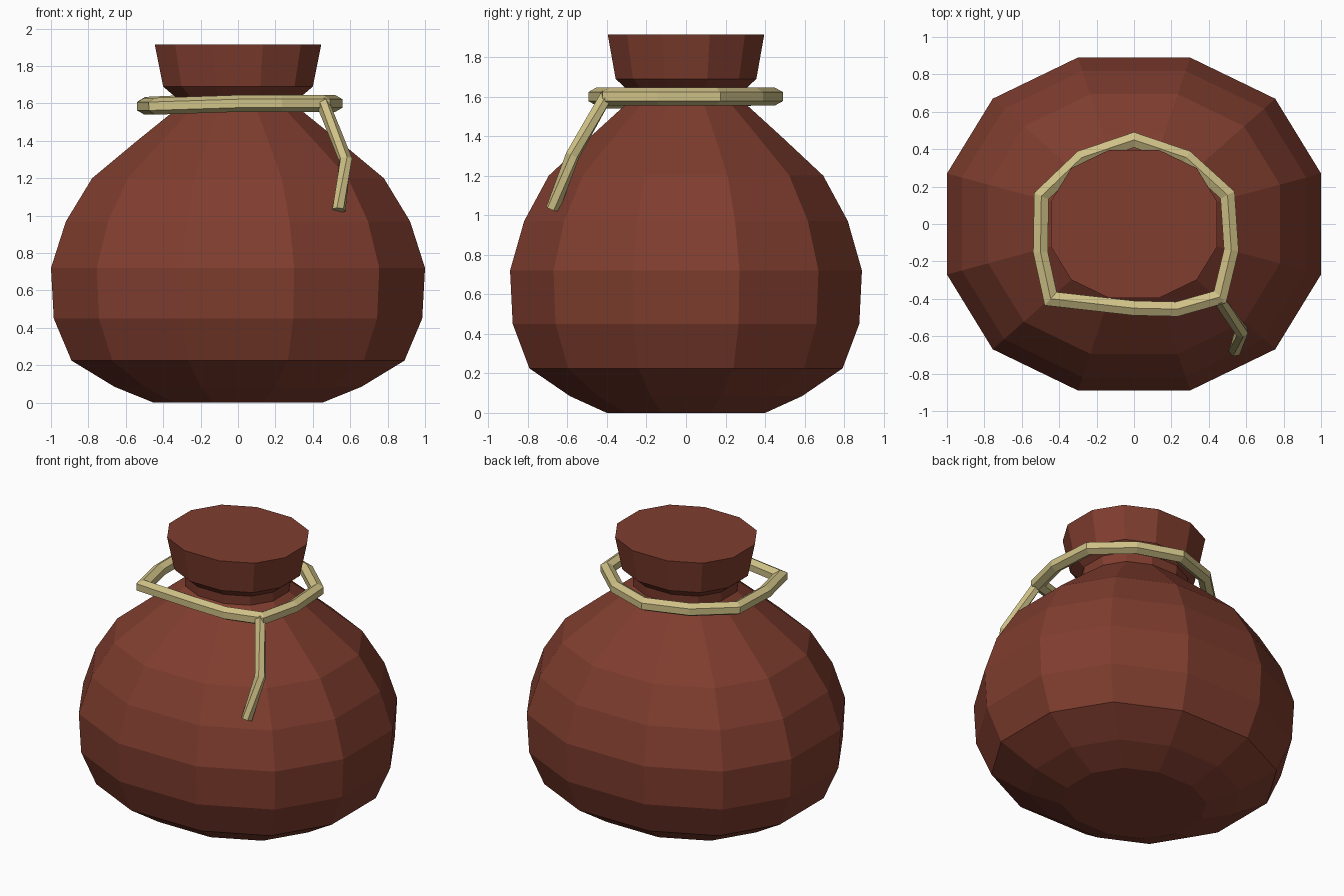
import bpy, bmesh, math
from mathutils import Vector

old = bpy.data.objects.get("Cube")
if old:
    bpy.data.objects.remove(old, do_unlink=True)


def make_material(name, rgb):
    mat = bpy.data.materials.new(name)
    mat.use_nodes = True
    mat.diffuse_color = (*rgb, 1)
    mat.node_tree.nodes["Principled BSDF"].inputs["Base Color"].default_value = (*rgb, 1)
    return mat


def loft(name, rings, mat, closed=False):
    """Skin a list of point rings with quads; cap the ends unless closed."""
    bm = bmesh.new()
    loops = [[bm.verts.new(p) for p in ring] for ring in rings]
    pairs = list(zip(loops, loops[1:]))
    if closed:
        pairs.append((loops[-1], loops[0]))
    else:
        bm.faces.new(loops[0])
        bm.faces.new(loops[-1])
    n = len(loops[0])
    for a, b in pairs:
        for i in range(n):
            j = (i + 1) % n
            bm.faces.new((a[i], a[j], b[j], b[i]))
    bmesh.ops.recalc_face_normals(bm, faces=bm.faces)
    mesh = bpy.data.meshes.new(name)
    bm.to_mesh(mesh)
    bm.free()
    mesh.materials.append(mat)
    obj = bpy.data.objects.new(name, mesh)
    bpy.context.collection.objects.link(obj)
    return obj


def sweep(name, path, radius, mat, closed=False, sides=6):
    """Run a six-sided cord along a path with mitred corners."""
    pts = [Vector(p) for p in path]
    n = len(pts)
    rings = []
    for i, p in enumerate(pts):
        before = pts[i - 1] if closed or i > 0 else None
        after = pts[(i + 1) % n] if closed or i < n - 1 else None
        d_in = (p - before).normalized() if before else (after - p).normalized()
        d_out = (after - p).normalized() if after else d_in
        tangent = (d_in + d_out).normalized()
        side = tangent.cross(Vector((0, 0, 1))).normalized()
        up = side.cross(tangent)
        miter = radius / max(0.7, tangent.dot(d_in))
        ring = []
        for k in range(sides):
            a = math.tau * k / sides
            ring.append(p + up * math.cos(a) * radius + side * math.sin(a) * miter)
        rings.append(ring)
    return loft(name, rings, mat, closed)


leather = make_material("red brown leather", (0.215, 0.047, 0.028))
cord = make_material("straw cord", (0.62, 0.53, 0.24))

# Sack: a twelve-sided oval outline scaled along a profile of (scale, height)
quarter = [(1.0, 0.27), (0.755, 0.67), (0.30, 0.89)]
half = quarter + [(-x, y) for x, y in reversed(quarter)]
outline = half + [(-x, -y) for x, y in half]
profile = [(0.45, 0), (0.66, 0.085), (0.89, 0.225), (0.985, 0.45), (1.0, 0.72),
           (0.92, 0.97), (0.78, 1.2), (0.54, 1.40), (0.33, 1.57),
           (0.335, 1.635), (0.40, 1.69), (0.445, 1.915)]
loft("sack", [[(x * s, y * s, z) for x, y in outline] for s, z in profile], leather)

# Loose cord loop around the neck
loop = [(0, 0.45, 1.60), (-0.28, 0.355, 1.60), (-0.495, 0.15, 1.59),
        (-0.50, -0.15, 1.585), (-0.445, -0.40, 1.585), (0, -0.45, 1.60),
        (0.23, -0.455, 1.60), (0.46, -0.39, 1.60), (0.52, -0.14, 1.60),
        (0.50, 0.155, 1.60), (0.28, 0.355, 1.60)]
sweep("neck_cord", loop, 0.045, cord, closed=True)

# Hanging cord end
sweep("cord_tail", [(0.45, -0.40, 1.61), (0.575, -0.575, 1.30), (0.54, -0.675, 1.03)],
      0.036, cord)
